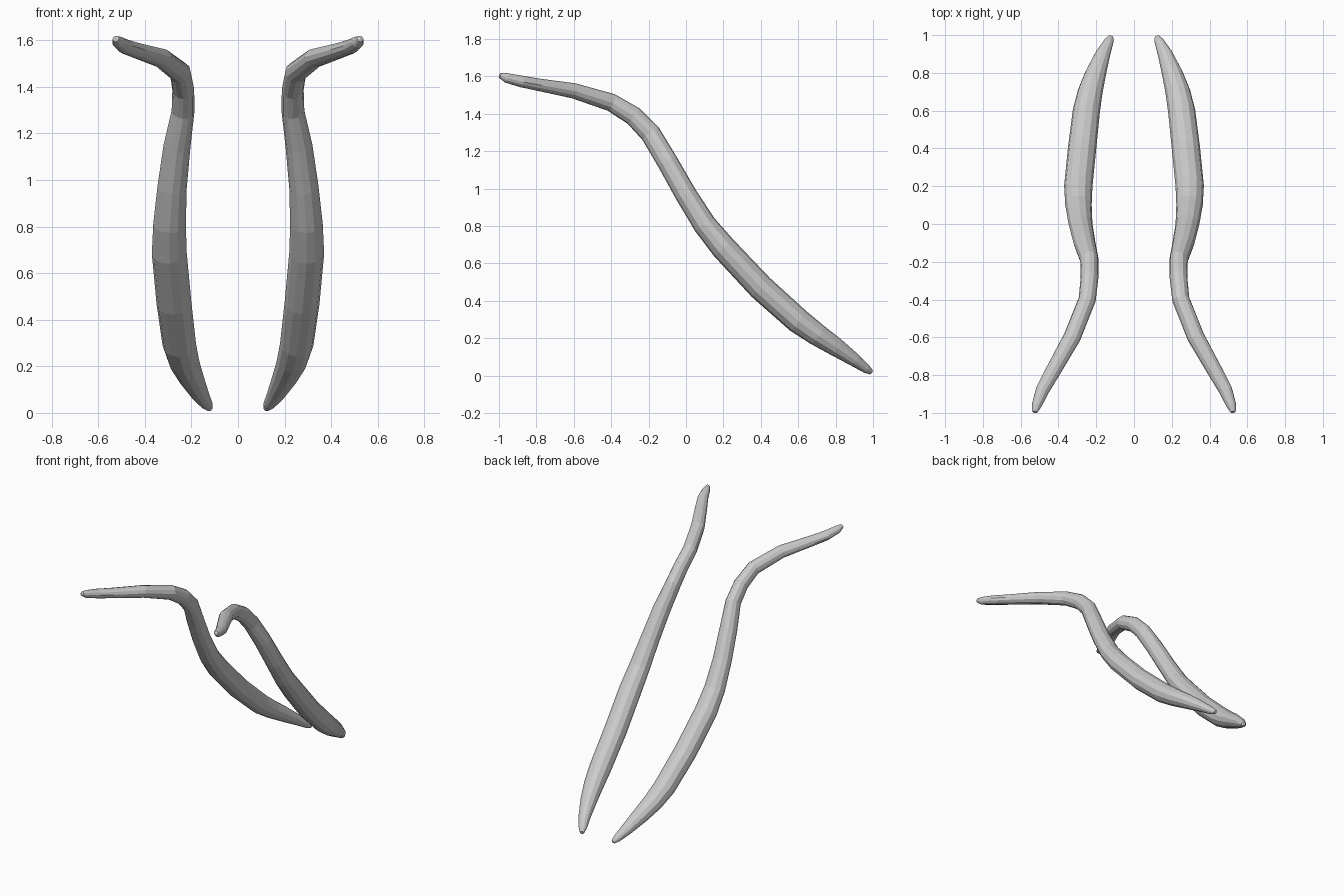
import bpy
import bmesh
import math
from mathutils import Vector

cube = bpy.data.objects.get("Cube")
if cube:
    bpy.data.objects.remove(cube, do_unlink=True)

mat = bpy.data.materials.new("light_grey")
mat.use_nodes = True
grey = (0.6, 0.6, 0.6, 1)
mat.diffuse_color = grey
mat.node_tree.nodes["Principled BSDF"].inputs["Base Color"].default_value = grey

# Centre line of the left rod: x, y, z, sideways radius, vertical radius
PATH = [
    (.525, -.995, 1.606, .014, .014),
    (.515, -.96, 1.592, .026, .026),
    (.485, -.88, 1.573, .036, .031),
    (.435, -.79, 1.556, .040, .033),
    (.328, -.60, 1.523, .046, .041),
    (.248, -.40, 1.461, .046, .048),
    (.235, -.28, 1.388, .047, .052),
    (.236, -.19, 1.295, .049, .055),
    (.262, -.10, 1.145, .058, .056),
    (.283, 0, .968, .063, .058),
    (.294, .10, .808, .070, .062),
    (.295, .20, .685, .075, .068),
    (.275, .40, .472, .075, .070),
    (.252, .60, .293, .072, .068),
    (.232, .70, .220, .066, .060),
    (.202, .80, .154, .055, .050),
    (.165, .90, .085, .040, .036),
    (.134, .965, .036, .026, .024),
    (.122, .99, .019, .014, .014),
]
SIDES = 12


def build_rod(name, side):
    bm = bmesh.new()
    rings = []
    pts = [Vector((side * p[0], p[1], p[2])) for p in PATH]
    for i, p in enumerate(pts):
        # Frame across the path
        tangent = (pts[min(i + 1, len(pts) - 1)] - pts[max(i - 1, 0)]).normalized()
        across = Vector((1, 0, 0))
        across = (across - tangent * across.dot(tangent)).normalized()
        up = across.cross(tangent)
        ra, ru = PATH[i][3:]
        ring = []
        for k in range(SIDES):
            a = math.tau * k / SIDES
            ring.append(bm.verts.new(p + across * ra * math.cos(a) + up * ru * math.sin(a)))
        rings.append(ring)
    for a, b in zip(rings, rings[1:]):
        for k in range(SIDES):
            n = (k + 1) % SIDES
            bm.faces.new((a[k], a[n], b[n], b[k]))
    # Blunt tips
    for ring, out in ((rings[0], pts[0] - pts[1]), (rings[-1], pts[-1] - pts[-2])):
        centre = sum((v.co for v in ring), Vector()) / SIDES
        tip = bm.verts.new(centre + out.normalized() * .006)
        for k in range(SIDES):
            bm.faces.new((ring[k], ring[(k + 1) % SIDES], tip))
    bmesh.ops.recalc_face_normals(bm, faces=bm.faces)
    mesh = bpy.data.meshes.new(name)
    bm.to_mesh(mesh)
    bm.free()
    mesh.materials.append(mat)
    obj = bpy.data.objects.new(name, mesh)
    bpy.context.collection.objects.link(obj)


build_rod("left_curved_rod", 1)
build_rod("right_curved_rod", -1)
